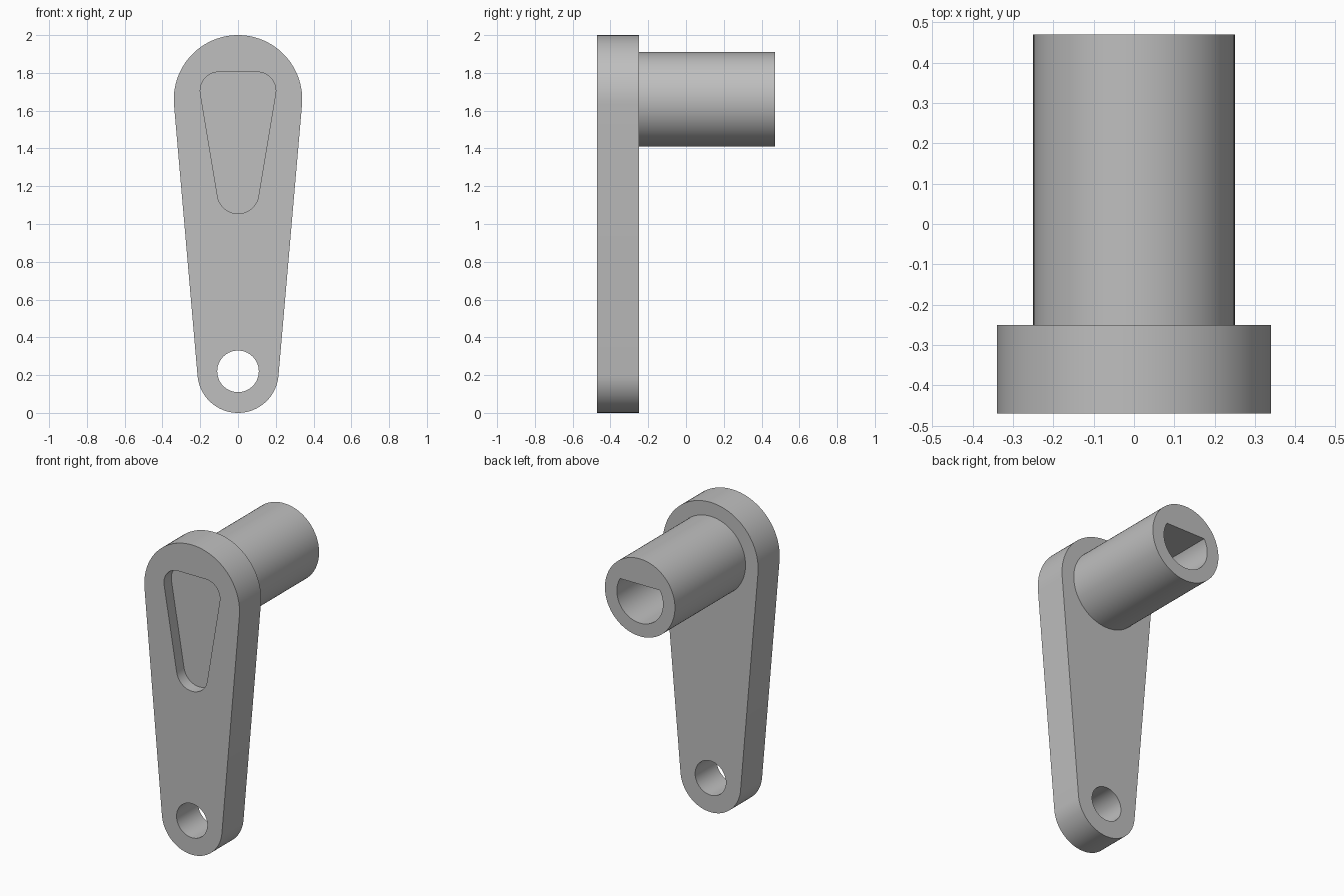
import bpy
import bmesh
from math import acos, atan2, ceil, cos, hypot, pi, radians, sin

if "Cube" in bpy.data.objects:
    bpy.data.objects.remove(bpy.data.objects["Cube"])

grey = bpy.data.materials.new("plain_grey")
grey.use_nodes = True
GREY = (0.52, 0.52, 0.52, 1)
grey.diffuse_color = GREY
grey.node_tree.nodes["Principled BSDF"].inputs["Base Color"].default_value = GREY


def arc(cx, cz, r, start, end):
    """Points along an arc in the xz plane."""
    steps = max(2, ceil((end - start) / radians(4)))
    angles = [start + (end - start) * i / steps for i in range(steps + 1)]
    return [(cx + r * cos(a), cz + r * sin(a)) for a in angles]


def tangent_angle(a, b):
    """Direction from the centres to the outer tangent line of two circles."""
    dx, dz = b[0] - a[0], b[1] - a[1]
    return atan2(dz, dx) - acos((a[2] - b[2]) / hypot(dx, dz))


def belt(circles):
    """Outline wrapped around circles given counter-clockwise."""
    points = []
    for i, c in enumerate(circles):
        start = tangent_angle(circles[i - 1], c)
        end = tangent_angle(c, circles[(i + 1) % len(circles)])
        points += arc(*c, start, start + (end - start) % (2 * pi))
    return points


def circle(cx, cz, r):
    return arc(cx, cz, r, 0, 2 * pi)[:-1]


def prism(name, outline, y0, y1):
    """Extrude an xz outline from y0 to y1."""
    bm = bmesh.new()
    face = bm.faces.new([bm.verts.new((x, y0, z)) for x, z in outline])
    new = bmesh.ops.extrude_face_region(bm, geom=[face])["geom"]
    bmesh.ops.translate(bm, vec=(0, y1 - y0, 0),
                        verts=[v for v in new if isinstance(v, bmesh.types.BMVert)])
    bmesh.ops.recalc_face_normals(bm, faces=bm.faces)
    mesh = bpy.data.meshes.new(name)
    bm.to_mesh(mesh)
    bm.free()
    mesh.materials.append(grey)
    obj = bpy.data.objects.new(name, mesh)
    bpy.context.collection.objects.link(obj)
    return obj


def cut(target, cutter):
    """Subtract the cutter, then remove it."""
    bpy.context.view_layer.objects.active = target
    mod = target.modifiers.new("cut", "BOOLEAN")
    mod.operation = "DIFFERENCE"
    mod.solver = "EXACT"
    mod.object = cutter
    bpy.ops.object.modifier_apply(modifier=mod.name)
    bpy.data.objects.remove(cutter)


FRONT, ARM_BACK, BACK = -0.47, -0.25, 0.47
HUB_Z, PIN_Z = 1.66, 0.215

# Tapered arm with a through hole and a shallow rounded pocket
arm = prism("crank_arm", belt([(0, PIN_Z, 0.215), (0, HUB_Z, 0.34)]), FRONT, ARM_BACK)
cut(arm, prism("pin_hole", circle(0, 0.22, 0.11), FRONT - 0.1, ARM_BACK + 0.1))
pocket = belt([(0, 1.165, 0.11), (0.1, 1.705, 0.1), (-0.1, 1.705, 0.1)])
cut(arm, prism("pocket", pocket, FRONT - 0.1, FRONT + 0.075))

# Shaft with a D-shaped bore, flat side up
shaft = prism("shaft", circle(0, HUB_Z, 0.25), ARM_BACK - 0.02, BACK)
flat = acos(0.085 / 0.165)
bore = arc(0, HUB_Z, 0.165, pi / 2 + flat, 2.5 * pi - flat)
cut(shaft, prism("d_bore", bore, ARM_BACK, BACK + 0.1))

# Smooth curved walls, crisp edges
for obj in (arm, shaft):
    bpy.ops.object.select_all(action="DESELECT")
    obj.select_set(True)
    bpy.context.view_layer.objects.active = obj
    bpy.ops.object.shade_smooth_by_angle(angle=radians(25))
